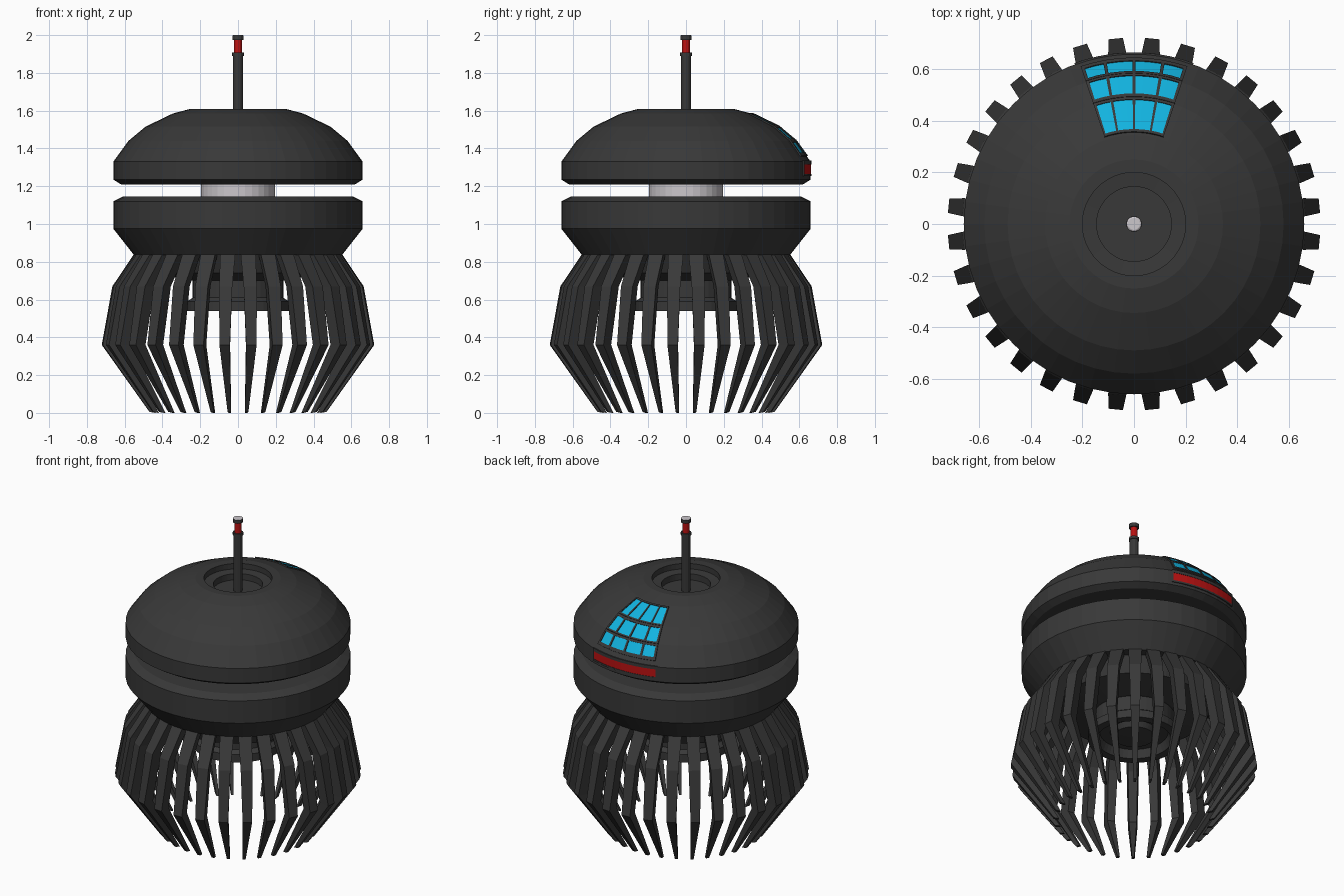
import bpy, bmesh, math
from math import sin, cos, pi, radians

if "Cube" in bpy.data.objects:
    bpy.data.objects.remove(bpy.data.objects["Cube"])


def material(name, rgb):
    m = bpy.data.materials.new(name)
    m.diffuse_color = (*rgb, 1)
    m.use_nodes = True
    m.node_tree.nodes["Principled BSDF"].inputs["Base Color"].default_value = m.diffuse_color
    return m


DARK = material("dark_metal", (0.04, 0.04, 0.04))
BLUE = material("blue_glass", (0.006, 0.45, 0.74))
RED = material("red_light", (0.5, 0.006, 0.006))
PALE = material("pale_metal", (0.6, 0.57, 0.6))


def finish(name, bm, mats):
    bmesh.ops.recalc_face_normals(bm, faces=bm.faces)
    me = bpy.data.meshes.new(name)
    bm.to_mesh(me)
    bm.free()
    for m in mats:
        me.materials.append(m)
    ob = bpy.data.objects.new(name, me)
    bpy.context.collection.objects.link(ob)
    return ob


def lathe(name, profile, mat, n=48):
    """Revolve (radius, z) points round the z axis."""
    bm = bmesh.new()
    rings = []
    for r, z in profile:
        if r == 0:
            rings.append([bm.verts.new((0, 0, z))] * n)
        else:
            rings.append([bm.verts.new((r * cos(2 * pi * i / n), r * sin(2 * pi * i / n), z))
                          for i in range(n)])
    for a, b in zip(rings, rings[1:]):
        for i in range(n):
            j = (i + 1) % n
            vs = list(dict.fromkeys((a[i], a[j], b[j], b[i])))
            if len(vs) > 2:
                bm.faces.new(vs)
    return finish(name, bm, [mat])


# Upper dome with stepped well in the top
SLOPE = [(0.66, 1.33), (0.58, 1.44), (0.49, 1.515), (0.345, 1.585), (0.25, 1.61)]
lathe("dome", [(0, 1.21), (0.62, 1.21), (0.66, 1.235)] + SLOPE +
      [(0.2, 1.61), (0.2, 1.575), (0.145, 1.57), (0.145, 1.53), (0, 1.53)], DARK)

# Neck and lower hull
lathe("neck", [(0, 1.1), (0.195, 1.1), (0.195, 1.24), (0, 1.24)], PALE, 32)
lathe("lower_hull", [(0, 1.145), (0.61, 1.145), (0.66, 1.12), (0.66, 0.975), (0.55, 0.835),
                     (0.49, 0.835), (0.44, 0.74), (0.25, 0.7), (0, 0.7)], DARK)

# Stepped nozzle under the hull
lathe("nozzle", [(0, 0.72), (0.24, 0.72), (0.24, 0.61), (0.27, 0.59), (0.27, 0.54), (0.22, 0.54),
                 (0.2, 0.59), (0.14, 0.59), (0.12, 0.56), (0, 0.55)], DARK)

# Antenna
lathe("antenna_rod", [(0, 1.5), (0.027, 1.5), (0.027, 1.89), (0.031, 1.89), (0.031, 1.907),
                      (0, 1.907)], DARK, 12)
lathe("antenna_light", [(0, 1.9), (0.021, 1.9), (0.021, 1.98), (0, 1.98)], RED, 12)
lathe("antenna_cap", [(0, 1.974), (0.03, 1.974), (0.03, 1.997), (0, 1.997)], DARK, 12)
lathe("antenna_tip", [(0, 1.997), (0.029, 1.997), (0.024, 2.0), (0, 2.0)], PALE, 12)


# Curved fins: outer radius, z, radial depth, width
FIN = [(0.55, 0.84, 0.07, 0.08), (0.665, 0.67, 0.07, 0.07),
       (0.722, 0.36, 0.07, 0.056), (0.47, 0.005, 0.03, 0.018)]
COUNT = 32
bm = bmesh.new()
for k in range(COUNT):
    a = 2 * pi * (k + 0.5) / COUNT
    prev = None
    for i, (r, z, d, w) in enumerate(FIN):
        ring = [bm.verts.new((u * cos(a) - v * sin(a), u * sin(a) + v * cos(a), z + dz))
                for u, v, dz in ((r, -w / 2, 0), (r, w / 2, 0),
                                 (r - d, w * 0.4, 0 if i < 3 else -0.005),
                                 (r - d, -w * 0.4, 0 if i < 3 else -0.005))]
        if prev:
            for s in range(4):
                t = (s + 1) % 4
                bm.faces.new((prev[s], prev[t], ring[t], ring[s]))
        else:
            bm.faces.new(ring)
        prev = ring
    bm.faces.new(prev)
finish("fins", bm, [DARK])


def dome_z(r):
    for (r0, z0), (r1, z1) in zip(SLOPE, SLOPE[1:]):
        if r1 <= r <= r0:
            return z0 + (z1 - z0) * (r0 - r) / (r0 - r1)
    return SLOPE[-1][1]


def plate(bm, lo, hi, a0, a1, lift, steps=3):
    """Thin curved plate at the back; lo and hi are (radius, z), angles from +y in degrees."""
    nr, nz = hi[1] - lo[1], lo[0] - hi[0]
    ln = math.hypot(nr, nz)
    nr, nz = nr / ln, nz / ln
    prev = None
    for i in range(steps + 1):
        a = radians(a0 + (a1 - a0) * i / steps)
        ring = []
        for (r, z), h in ((lo, -0.002), (hi, -0.002), (hi, lift), (lo, lift)):
            q = r + nr * h
            ring.append(bm.verts.new((q * sin(a), q * cos(a), z + nz * h)))
        if prev:
            for s in range(4):
                t = (s + 1) % 4
                bm.faces.new((prev[s], prev[t], ring[t], ring[s]))
        else:
            bm.faces.new(ring)
        prev = ring
    bm.faces.new(prev)


def on_dome(r):
    return (r, dome_z(r))


# Window panes: three rows of four, one row per dome band
ROWS = [(0.628, 0.588), (0.572, 0.502), (0.48, 0.365)]
COLS = [(-17.5, -10.8), (-9.6, -0.6), (0.6, 9.6), (10.8, 17.5)]
bm = bmesh.new()
for r0, r1 in ROWS:
    for a0, a1 in COLS:
        plate(bm, on_dome(r0), on_dome(r1), a0, a1, 0.003)
finish("window_panes", bm, [BLUE])

# Window bars between and around the panes
bm = bmesh.new()
for r0, r1 in ((0.64, 0.628), (0.588, 0.58), (0.58, 0.572), (0.502, 0.49), (0.49, 0.48), (0.365, 0.355)):
    plate(bm, on_dome(r0), on_dome(r1), -18.7, 18.7, 0.007, 8)
for a0, a1 in ((-18.7, -17.5), (-10.8, -9.6), (-0.6, 0.6), (9.6, 10.8), (17.5, 18.7)):
    for r0, r1 in ((0.64, 0.58), (0.58, 0.49), (0.49, 0.355)):
        plate(bm, on_dome(r0), on_dome(r1), a0, a1, 0.007, 1)
finish("window_bars", bm, [DARK])

# Red light strip under the window, with a dark trim
bm = bmesh.new()
plate(bm, (0.66, 1.265), (0.66, 1.315), -19.5, 19.5, 0.003, 10)
finish("light_strip", bm, [RED])
bm = bmesh.new()
for z0, z1 in ((1.253, 1.265), (1.315, 1.335)):
    plate(bm, (0.66, z0), (0.66, z1), -20.3, 20.3, 0.005, 10)
for a in (-20.3, 19.5):
    plate(bm, (0.66, 1.265), (0.66, 1.315), a, a + 0.8, 0.005, 1)
finish("light_strip_trim", bm, [DARK])
